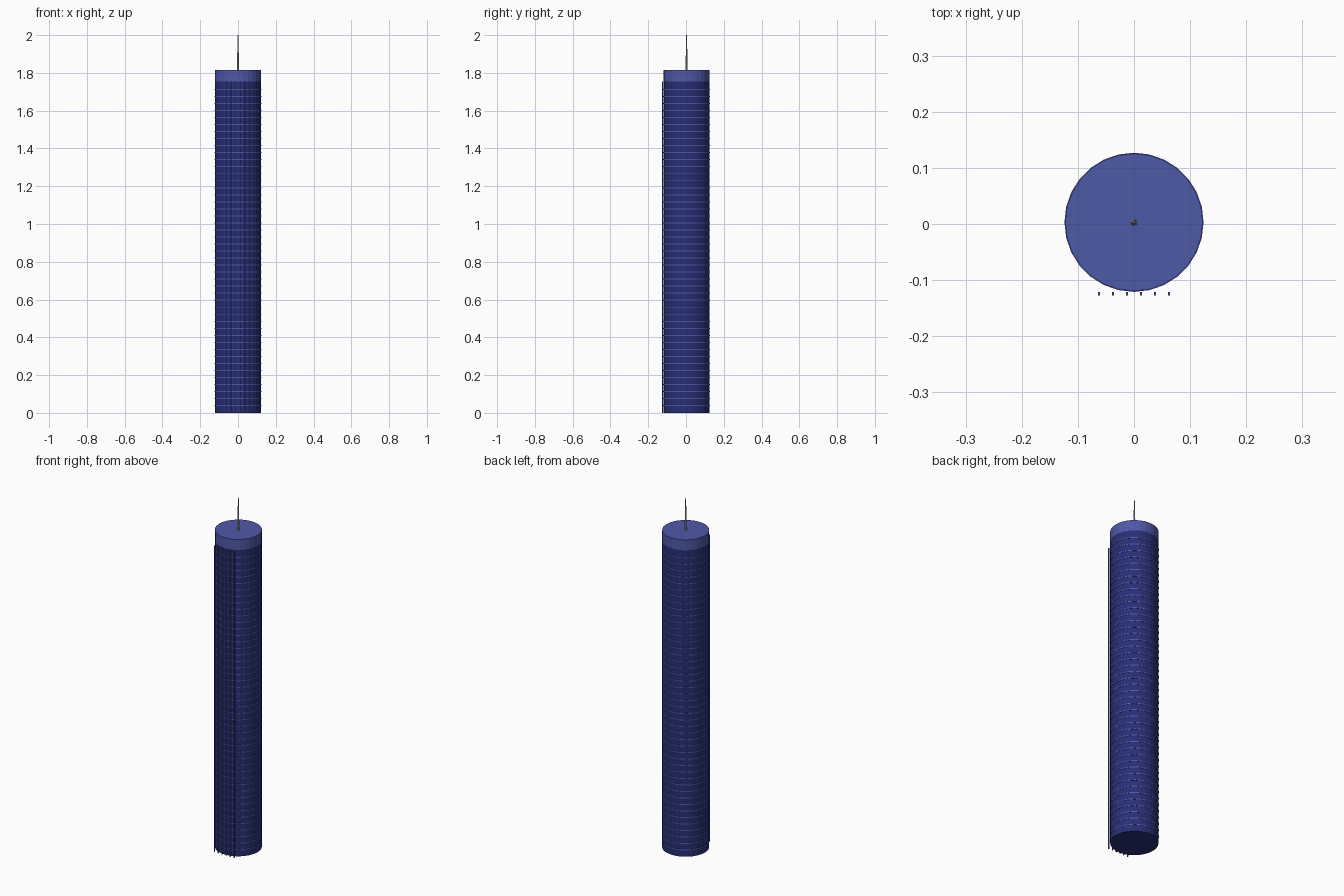
import bpy

cube = bpy.data.objects.get("Cube")
if cube:
    bpy.data.objects.remove(cube, do_unlink=True)


def material(name, colour):
    mat = bpy.data.materials.new(name)
    mat.use_nodes = True
    mat.diffuse_color = (*colour, 1)
    mat.node_tree.nodes["Principled BSDF"].inputs["Base Color"].default_value = (*colour, 1)
    return mat


GLASS = material("dark blue glass", (0.02, 0.028, 0.18))
TRIM = material("light blue trim", (0.078, 0.1, 0.39))
METAL = material("warm grey metal", (0.42, 0.41, 0.36))

CENTRE_Y = 0.003
RADIUS = 0.1225
BAND_RADIUS = 0.124
CAP_BOTTOM, CAP_TOP = 1.755, 1.815


def drum(name, bottom, top, r1, r2, mat, sides=28):
    bpy.ops.mesh.primitive_cone_add(
        vertices=sides, radius1=r1, radius2=r2,
        depth=top - bottom, location=(0, CENTRE_Y, (bottom + top) / 2))
    obj = bpy.context.object
    obj.name = name
    obj.data.materials.append(mat)
    return obj


# Tower shaft and roof cap
drum("tower_shaft", 0, CAP_BOTTOM, RADIUS, RADIUS, GLASS)
drum("roof_cap", CAP_BOTTOM, CAP_TOP, RADIUS, RADIUS, TRIM)

# Floor bands repeated up the shaft
band = drum("floor_bands", 0.036, 0.041, BAND_RADIUS, BAND_RADIUS, TRIM)
array = band.modifiers.new("floors", 'ARRAY')
array.count = 46
array.use_relative_offset = False
array.use_constant_offset = True
array.constant_offset_displace = (0, 0, 0.0372)

# Vertical fins in a straight row across the front
for i in range(6):
    bpy.ops.mesh.primitive_cube_add(
        size=1, location=((i - 2.5) * 0.025, -0.124, CAP_BOTTOM / 2))
    fin = bpy.context.object
    fin.name = f"front_fin_{i + 1}"
    fin.scale = (0.004, 0.006, CAP_BOTTOM)
    fin.data.materials.append(TRIM)

# Tapered roof antenna
drum("antenna", CAP_TOP, 2.0, 0.006, 0.002, METAL, 8)
